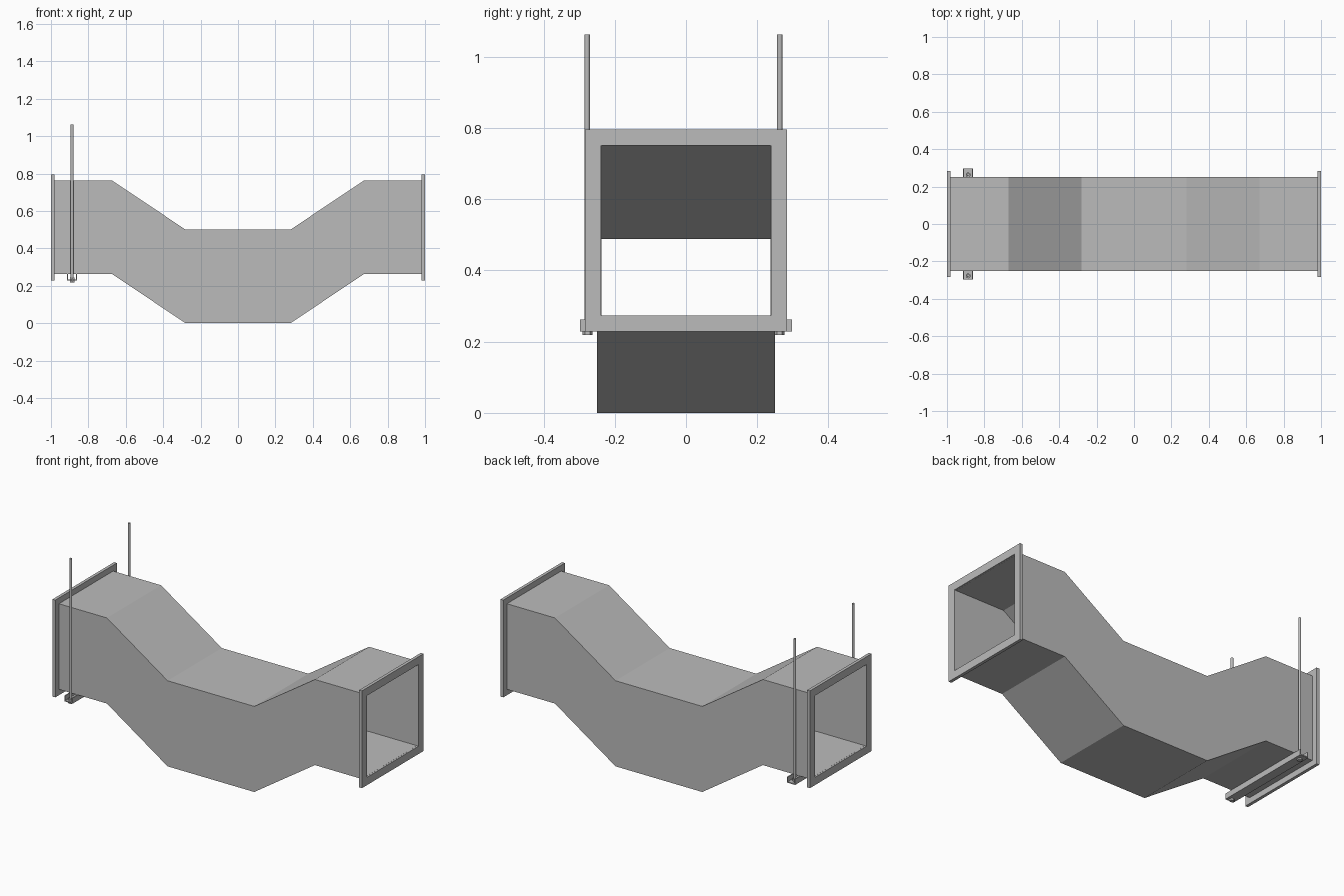
import bpy
import bmesh
from mathutils import Matrix, Vector

cube = bpy.data.objects.get("Cube")
if cube:
    bpy.data.objects.remove(cube, do_unlink=True)

STEEL = (0.5, 0.5, 0.5, 1)
steel = bpy.data.materials.new("galvanised grey")
steel.use_nodes = True
steel.diffuse_color = STEEL
steel.node_tree.nodes["Principled BSDF"].inputs["Base Color"].default_value = STEEL


def finish(name, bm):
    bmesh.ops.recalc_face_normals(bm, faces=bm.faces)
    mesh = bpy.data.meshes.new(name)
    bm.to_mesh(mesh)
    bm.free()
    mesh.materials.append(steel)
    obj = bpy.data.objects.new(name, mesh)
    bpy.context.collection.objects.link(obj)
    return obj


def tube(name, stations, outer, inner):
    """Open square tube swept through (x, centre z) stations, with closed rims."""
    bm = bmesh.new()

    def ring(x, z, h):
        return [bm.verts.new((x, sy * h, z + sz * h))
                for sy, sz in ((-1, -1), (1, -1), (1, 1), (-1, 1))]

    def bridge(a, b):
        for i in range(4):
            j = (i + 1) % 4
            bm.faces.new((a[i], a[j], b[j], b[i]))

    outs = [ring(x, z, outer) for x, z in stations]
    ins = [ring(x, z, inner) for x, z in stations]
    for rings in (outs, ins):
        for a, b in zip(rings, rings[1:]):
            bridge(a, b)
    for end in (0, -1):
        bridge(outs[end], ins[end])
    return finish(name, bm)


def extrude_profile(name, points, y0, y1):
    """Extrude an x-z outline along y."""
    bm = bmesh.new()
    face = bm.faces.new([bm.verts.new((x, y0, z)) for x, z in points])
    grown = bmesh.ops.extrude_face_region(bm, geom=[face])["geom"]
    bmesh.ops.translate(bm, vec=(0, y1 - y0, 0),
                        verts=[v for v in grown if isinstance(v, bmesh.types.BMVert)])
    return finish(name, bm)


def cylinder(name, x, y, z0, z1, radius, sides):
    bm = bmesh.new()
    bmesh.ops.create_cone(bm, cap_ends=True, segments=sides, radius1=radius,
                          radius2=radius, depth=z1 - z0,
                          matrix=Matrix.Translation(Vector((x, y, (z0 + z1) / 2))))
    return finish(name, bm)


# Duct: level ends, sloped runs and a dropped middle
HIGH, LOW = 0.512, 0.25
half = [(0.28, LOW), (0.672, HIGH), (0.99, HIGH)]
path = [(-x, z) for x, z in reversed(half)] + half
tube("duct", path, 0.25, 0.238)

# End flanges
for side, name in ((-1, "right_flange"), (1, "left_flange")):
    tube(name, [(side * 0.982, HIGH), (side * 1.0, HIGH)], 0.284, 0.2385)

# Support channel, open at the top
CX, W, T = -0.887, 0.027, 0.006
BASE, TOP = 0.229, 0.262
channel = [(-W, TOP), (-W, BASE), (W, BASE), (W, TOP),
           (W - T, TOP), (W - T, BASE + T), (T - W, BASE + T), (T - W, TOP)]
extrude_profile("support_channel", [(CX + x, z) for x, z in channel], -0.298, 0.298)

# Hanger rods with a nut above and below the channel floor
for y, name in ((-0.277, "front"), (0.263, "back")):
    cylinder(name + "_hanger_rod", CX, y, 0.222, 1.063, 0.0075, 12)
    cylinder(name + "_lower_nut", CX, y, 0.219, BASE, 0.014, 6)
    cylinder(name + "_upper_nut", CX, y, BASE + T, BASE + T + 0.01, 0.014, 6)
